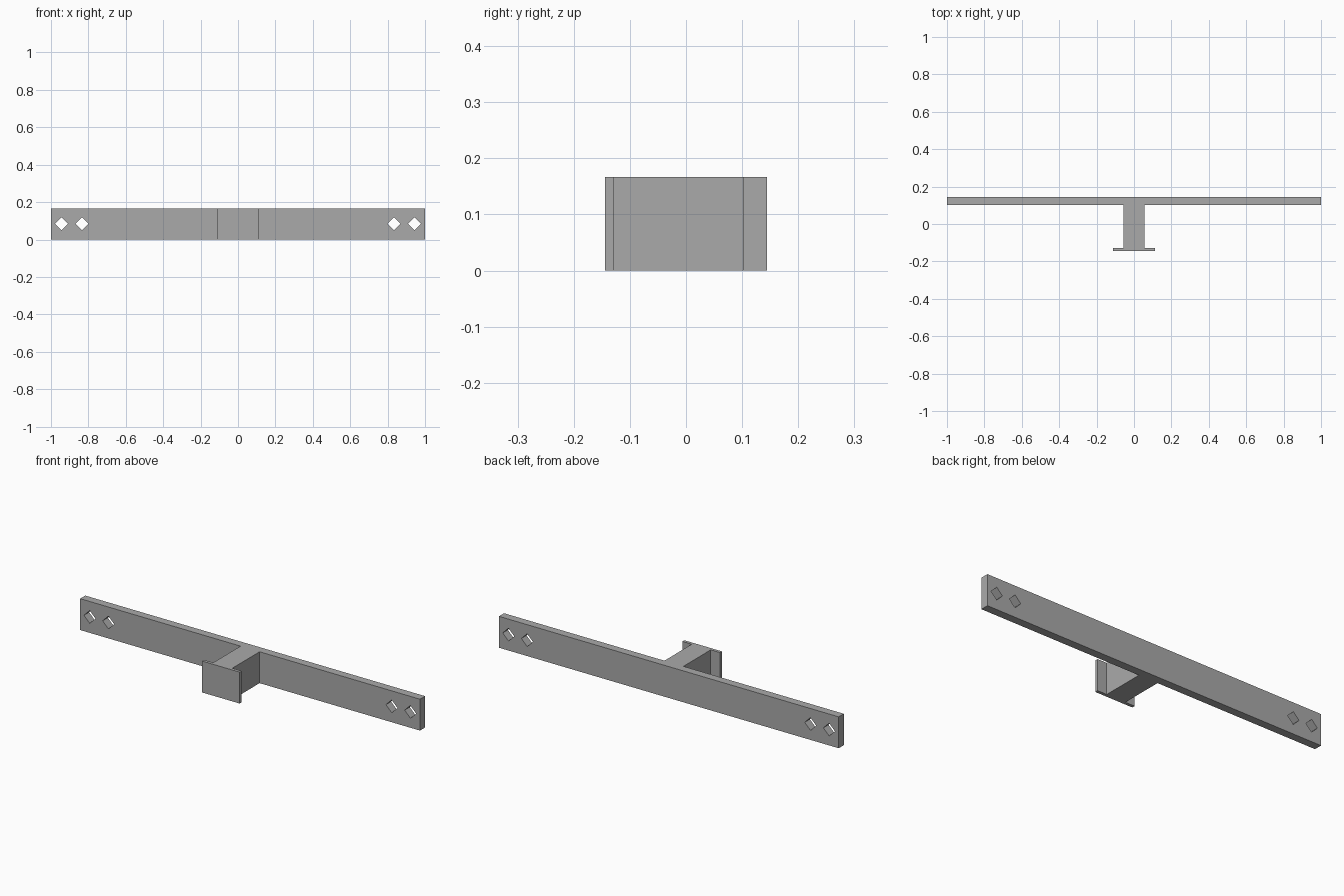
import bpy, bmesh, math
from mathutils import Matrix

if "Cube" in bpy.data.objects:
    bpy.data.objects.remove(bpy.data.objects["Cube"])

H = 0.167                      # height of the whole extrusion
BACK, BAR_FRONT = 0.1445, 0.1015
PLATE_BACK, PLATE_FRONT = -0.128, -0.1445

grey = bpy.data.materials.new("plain grey")
grey.diffuse_color = (0.40, 0.40, 0.40, 1)
grey.use_nodes = True
grey.node_tree.nodes["Principled BSDF"].inputs["Base Color"].default_value = grey.diffuse_color


def make_object(name, bm):
    bmesh.ops.recalc_face_normals(bm, faces=bm.faces)
    mesh = bpy.data.meshes.new(name)
    bm.to_mesh(mesh)
    bm.free()
    mesh.materials.append(grey)
    obj = bpy.data.objects.new(name, mesh)
    bpy.context.collection.objects.link(obj)
    return obj


# Bracket: long bar, stem and small end plate as one mirrored profile
half = [(1.0, BACK), (1.0, BAR_FRONT), (0.056, BAR_FRONT), (0.056, PLATE_BACK),
        (0.111, PLATE_BACK), (0.111, PLATE_FRONT)]
outline = half + [(-x, y) for x, y in reversed(half)]
bm = bmesh.new()
face = bm.faces.new([bm.verts.new((x, y, 0)) for x, y in outline])
ext = bmesh.ops.extrude_face_region(bm, geom=[face])
bmesh.ops.translate(bm, vec=(0, 0, H),
                    verts=[v for v in ext["geom"] if isinstance(v, bmesh.types.BMVert)])
bracket = make_object("bracket", bm)

# Diamond bolt holes, two near each end of the bar
bm = bmesh.new()
for x in (-0.944, -0.834, 0.834, 0.944):
    place = Matrix.Translation((x, (BACK + BAR_FRONT) / 2, H / 2 + 0.001))
    bmesh.ops.create_cone(bm, cap_ends=True, segments=4, radius1=0.034, radius2=0.034,
                          depth=0.12, matrix=place @ Matrix.Rotation(math.pi / 2, 4, 'X'))
cutter = make_object("hole_cutter", bm)
cutter.hide_render = True

cut = bracket.modifiers.new("bolt holes", 'BOOLEAN')
cut.operation = 'DIFFERENCE'
cut.solver = 'EXACT'
cut.object = cutter
bpy.context.view_layer.objects.active = bracket
bracket.select_set(True)
bpy.ops.object.modifier_apply(modifier=cut.name)
bpy.data.objects.remove(cutter)
